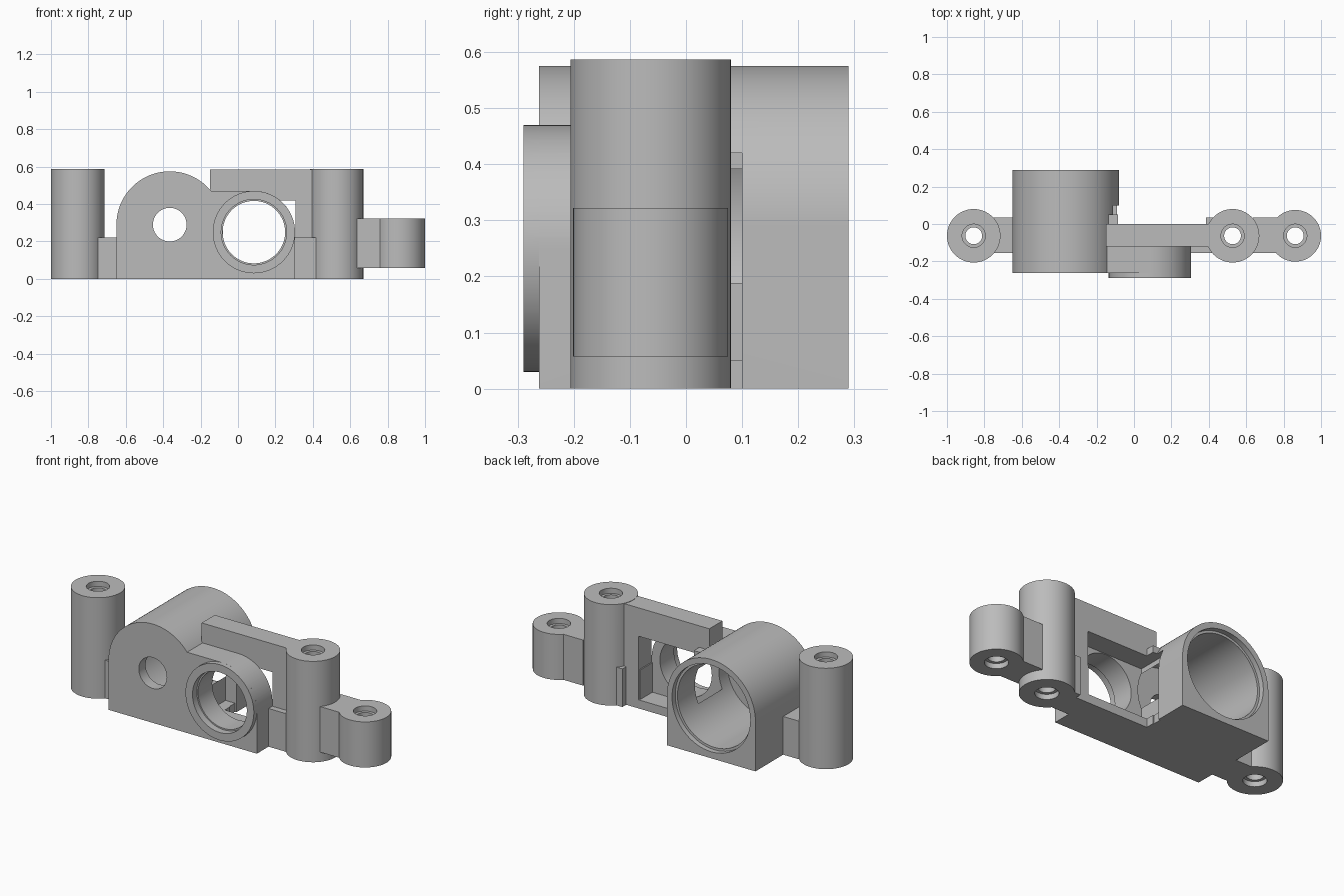
import bpy, math
from mathutils import Matrix

cube = bpy.data.objects.get("Cube")
if cube:
    bpy.data.objects.remove(cube, do_unlink=True)

grey = bpy.data.materials.new("plain grey")
grey.use_nodes = True
grey.diffuse_color = (0.5, 0.5, 0.5, 1)
grey.node_tree.nodes["Principled BSDF"].inputs["Base Color"].default_value = (0.5, 0.5, 0.5, 1)


def mesh_object(name, verts, faces):
    me = bpy.data.meshes.new(name)
    me.from_pydata(verts, [], faces)
    me.materials.append(grey)
    ob = bpy.data.objects.new(name, me)
    bpy.context.collection.objects.link(ob)
    return ob


def extrude(name, profile, low, high, upright=False):
    """Prism of a counter-clockwise profile, along z if upright, else along y."""
    n = len(profile)
    if upright:
        verts = [(a, b, h) for h in (low, high) for a, b in profile]
    else:
        verts = [(a, h, b) for h in (high, low) for a, b in profile]
    faces = [list(range(n))[::-1], list(range(n, 2 * n))]
    faces += [(i, (i + 1) % n, n + (i + 1) % n, n + i) for i in range(n)]
    return mesh_object(name, verts, faces)


def arc(cx, cz, r, start=0, end=360, steps=64):
    count = steps if end - start == 360 else steps + 1
    angles = [math.radians(start + (end - start) * i / steps) for i in range(count)]
    return [(cx + r * math.cos(a), cz + r * math.sin(a)) for a in angles]


def box(name, x0, x1, y0, y1, z0, z1):
    return extrude(name, [(x0, z0), (x1, z0), (x1, z1), (x0, z1)], y0, y1)


def tube_y(name, x, z, r, y0, y1):
    return extrude(name, arc(x, z, r), y0, y1)


def tube_z(name, x, y, r, z0, z1):
    return extrude(name, arc(x, y, r), z0, z1, upright=True)


def combine(target, others, operation):
    for other in others:
        mod = target.modifiers.new("join", 'BOOLEAN')
        mod.operation = operation
        mod.solver = 'EXACT'
        mod.object = other
        bpy.context.view_layer.objects.active = target
        bpy.ops.object.modifier_apply(modifier=mod.name)
        bpy.data.objects.remove(other, do_unlink=True)
    return target


def finish(ob):
    bpy.ops.object.select_all(action='DESELECT')
    ob.select_set(True)
    bpy.context.view_layer.objects.active = ob
    bpy.ops.object.shade_smooth_by_angle(angle=math.radians(30))


# Arched motor housing, lens block, protruding ring and rear frame
HX, HZ, HR = -0.365, 0.29, 0.285
RX, RZ, RR = 0.085, 0.25, 0.22
body = extrude("housing_body",
               [(HX - HR, 0), (HX + HR, 0)] + arc(HX, HZ, HR, 0, 180), -0.262, 0.29)
side_step = box("side_step", -0.09, 0.0, -0.3, 0.1, -0.1, 0.352)
combine(body, [side_step], 'DIFFERENCE')
combine(body, [
    extrude("lens_block", [(-0.2, 0), (RX + RR, 0)] + arc(RX, RZ, RR, 0, 90, 24)
            + [(-0.2, RZ + RR)], -0.262, -0.11),
    tube_y("lens_ring", RX, RZ, RR, -0.29, -0.115),
    box("rear_frame", -0.15, 0.41, -0.12, 0.0, 0, 0.585),
    box("side_rib", -0.145, -0.085, -0.005, 0.05, 0, 0.46),
], 'UNION')

# Bores, window behind the ring, and the small shaft hole
combine(body, [
    tube_y("motor_bore", HX, HZ, 0.238, -0.2, 0.4),
    tube_y("motor_bore_lip", HX, HZ, 0.252, 0.26, 0.4),
    tube_y("shaft_hole", HX, HZ, 0.09, -0.4, 0.0),
    tube_y("lens_hole", RX, RZ, 0.167, -0.4, 0.0),
    tube_y("lens_hole_lip", RX, RZ, 0.175, -0.4, -0.25),
    box("frame_window", -0.15, 0.307, -0.12, 0.1, 0.05, 0.42),
], 'DIFFERENCE')
finish(body)


# Screw posts with connecting webs and counterbored through holes
def post(name, x, radius, z0, z1, webs):
    y = -0.063
    ob = tube_z(name, x, y, radius, z0, z1)
    combine(ob, [box("web", *w) for w in webs], 'UNION')
    combine(ob, [
        tube_z("screw_hole", x, y, 0.045, z0 - 0.1, z1 + 0.1),
        tube_z("top_counterbore", x, y, 0.062, z1 - 0.03, z1 + 0.1),
        tube_z("bottom_counterbore", x, y, 0.062, z0 - 0.1, z0 + 0.03),
    ], 'DIFFERENCE')
    finish(ob)


post("right_post", -0.857, 0.143, 0, 0.587,
     [(-0.77, -0.645, -0.155, 0.035, 0, 0.222)])
post("middle_post", 0.527, 0.143, 0, 0.587,
     [(0.3, 0.44, -0.155, -0.005, 0, 0.222),
      (0.385, 0.44, -0.02, 0.035, 0, 0.222)])
post("left_post", 0.862, 0.138, 0.057, 0.322,
     [(0.637, 0.78, -0.155, 0.035, 0.057, 0.322)])
